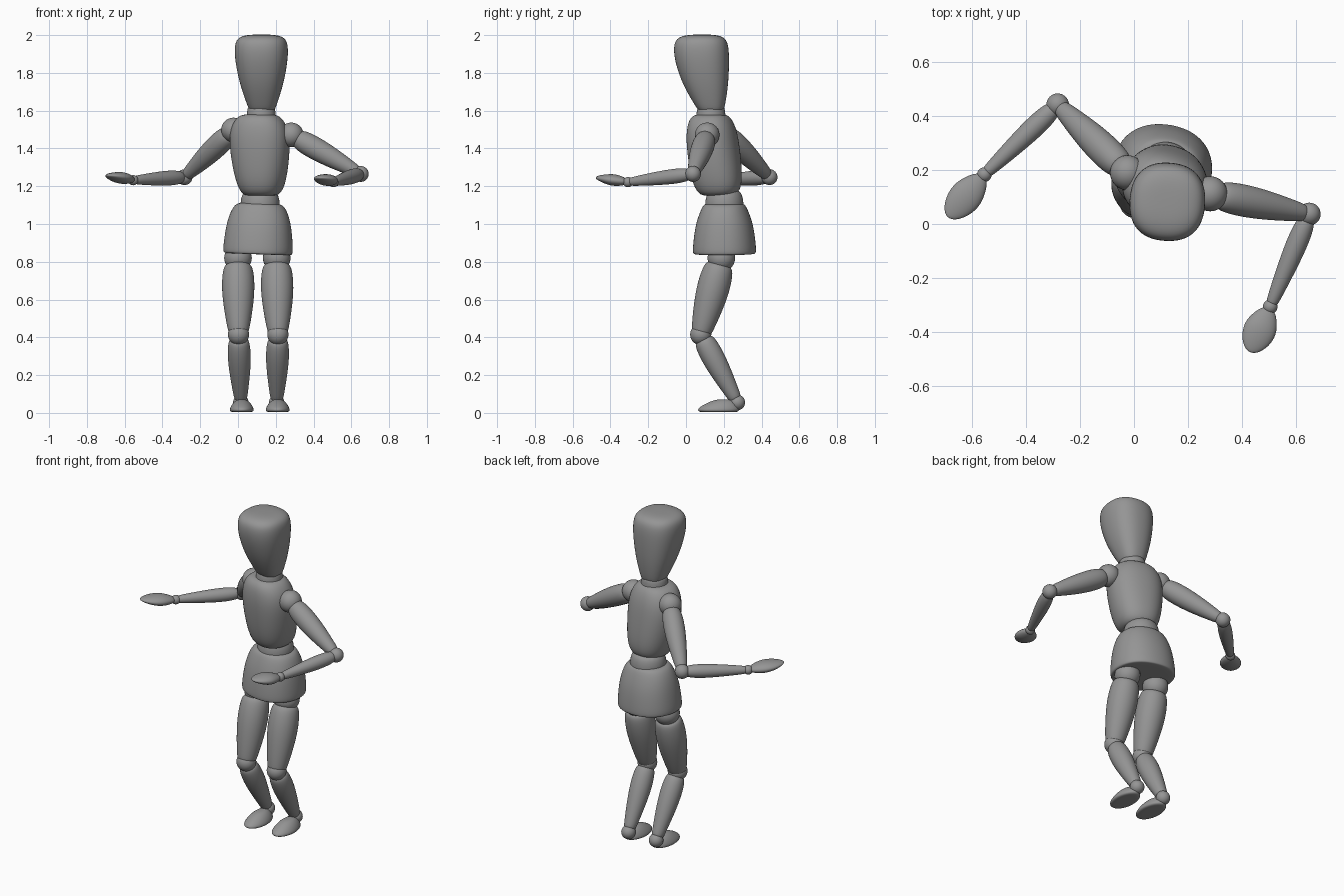
import bpy, math
from mathutils import Vector, Matrix

if "Cube" in bpy.data.objects:
    bpy.data.objects.remove(bpy.data.objects["Cube"])

grey = bpy.data.materials.new("matte grey")
grey.use_nodes = True
GREY = (0.3, 0.3, 0.3, 1)
grey.diffuse_color = GREY
grey.node_tree.nodes["Principled BSDF"].inputs["Base Color"].default_value = GREY
SIDES = 20


def loft(name, rings, matrix, power=2.0):
    """Stack of superellipse rings: (height, half width, half depth, depth shift)."""
    verts, faces = [], []
    for h, rx, ry, *shift in rings:
        dy = shift[0] if shift else 0
        for i in range(SIDES):
            a = math.tau * i / SIDES
            c, s = math.cos(a), math.sin(a)
            k = (abs(c) ** power + abs(s) ** power) ** (-1 / power)
            verts.append((rx * c * k, ry * s * k + dy, h))
    for r in range(len(rings) - 1):
        for i in range(SIDES):
            j = (i + 1) % SIDES
            a, b = r * SIDES, (r + 1) * SIDES
            faces.append((a + i, a + j, b + j, b + i))
    faces.append(tuple(reversed(range(SIDES))))
    faces.append(tuple(range((len(rings) - 1) * SIDES, len(rings) * SIDES)))
    mesh = bpy.data.meshes.new(name)
    mesh.from_pydata(verts, [], faces)
    mesh.materials.append(grey)
    mesh.shade_smooth()
    obj = bpy.data.objects.new(name, mesh)
    bpy.context.collection.objects.link(obj)
    obj.matrix_world = matrix
    obj.modifiers.new("smooth", "SUBSURF").levels = 2
    obj.modifiers["smooth"].render_levels = 2
    return obj


def placed(x, y, z, yaw=0, pitch=0, roll=0):
    turn = [Matrix.Rotation(math.radians(a), 4, ax)
            for a, ax in ((yaw, 'Z'), (pitch, 'X'), (roll, 'Y'))]
    return Matrix.Translation((x, y, z)) @ turn[0] @ turn[1] @ turn[2]


def ball(name, centre, radius):
    bpy.ops.mesh.primitive_uv_sphere_add(segments=32, ring_count=16,
                                         radius=radius, location=centre)
    obj = bpy.context.object
    obj.name = name
    obj.data.materials.append(grey)
    obj.data.shade_smooth()


def limb(name, start, end, profile):
    """Loft along start-end; profile: (fraction, half width, half thickness)."""
    start, end = Vector(start), Vector(end)
    axis = end - start
    z = axis.normalized()
    side = Vector((0, 0, 1)) if abs(z.z) < 0.7 else Vector((0, -1, 0))
    x = side.cross(z).normalized()
    y = z.cross(x)
    m = Matrix((x, y, z)).transposed().to_4x4()
    m.translation = start
    loft(name, [(t * axis.length, w, d) for t, w, d in profile], m)


def round_profile(*points):
    return [(t, r, r) for t, r in points]


# Head, neck, trunk
loft("head", [(1.595, .05, .05, .135), (1.598, .066, .066, .133), (1.64, .082, .085, .125),
              (1.74, .116, .122, .103), (1.86, .14, .145, .085), (1.94, .143, .147, .08),
              (1.982, .13, .132, .08), (2.0, .09, .09, .083), (2.003, .03, .03, .085)],
     placed(.118, 0, 0, -4), 2.5)
loft("neck", [(1.54, .078, .078), (1.55, .08, .08), (1.59, .077, .077), (1.64, .07, .07)],
     placed(.123, .132, 0))
loft("torso", [(1.15, .06, .06, .02), (1.152, .09, .09, .02), (1.185, .118, .122, .02),
               (1.27, .143, .137, .01), (1.42, .163, .137, -.008), (1.5, .155, .128, -.015),
               (1.55, .13, .112, -.02), (1.578, .1, .088, -.02), (1.582, .05, .05, -.02)],
     placed(.117, .15, 0, -16), 2.4)
loft("waist", [(1.06, .1, .1), (1.1, .106, .104), (1.14, .103, .1), (1.19, .08, .08)],
     placed(.117, .203, 0))
loft("pelvis", [(-.14, .12, .11), (-.14, .175, .16), (-.135, .184, .167), (-.11, .187, .169),
                (0, .176, .157), (.07, .158, .135), (.115, .135, .115),
                (.13, .11, .1), (.131, .05, .05)],
     placed(.11, .203, .98, -8, 0, 2), 2.25)

# Legs
for side, hip_x, knee_x, ankle_x, foot_x in (("right", 0, .003, .015, .02),
                                             ("left", .205, .211, .205, .21)):
    hip, knee = (hip_x, .187, .82), (knee_x, .078, .415)
    ankle = (ankle_x, .272, .055)
    ball(side + "_hip_joint", hip, .073)
    limb(side + "_thigh", hip, knee, round_profile(
        (.08, .04), (.085, .066), (.14, .08), (.3, .088), (.5, .086),
        (.75, .072), (.94, .057), (.99, .05), (1, .03)))
    ball(side + "_knee_joint", knee, .056)
    limb(side + "_shin", knee, ankle, round_profile(
        (.06, .03), (.07, .05), (.16, .06), (.35, .063), (.6, .054),
        (.85, .04), (.95, .034), (.96, .02)))
    ball(side + "_ankle_joint", ankle, .041)
    loft(side + "_foot", [(0, .03, .07), (0, .056, .098), (.008, .065, .112),
                          (.022, .063, .11, .002), (.045, .05, .085, .015),
                          (.064, .03, .05, .025), (.068, .01, .02, .028)],
         placed(foot_x, .172, .004))

# Arms
for side, shoulder, elbow, wrist, tip in (
        ("right", (-.024, .19, 1.498), (-.283, .442, 1.248), (-.555, .183, 1.232), (-.69, .025, 1.258)),
        ("left", (.282, .112, 1.472), (.65, .037, 1.265), (.505, -.307, 1.222), (.43, -.475, 1.246))):
    ball(side + "_shoulder_joint", shoulder, .065)
    limb(side + "_upper_arm", shoulder, elbow, round_profile(
        (.08, .03), (.09, .05), (.2, .06), (.38, .061), (.6, .054),
        (.85, .039), (.95, .032), (.96, .02)))
    ball(side + "_elbow_joint", elbow, .042)
    limb(side + "_forearm", elbow, wrist, round_profile(
        (.05, .02), (.06, .032), (.2, .04), (.4, .04), (.7, .032),
        (.93, .024), (.97, .02), (.98, .01)))
    ball(side + "_wrist_joint", wrist, .027)
    limb(side + "_hand", wrist, tip, [
        (.05, .01, .008), (.06, .024, .015), (.18, .042, .024), (.4, .061, .032),
        (.6, .062, .029), (.8, .05, .02), (.95, .028, .01), (1, .008, .004)])
